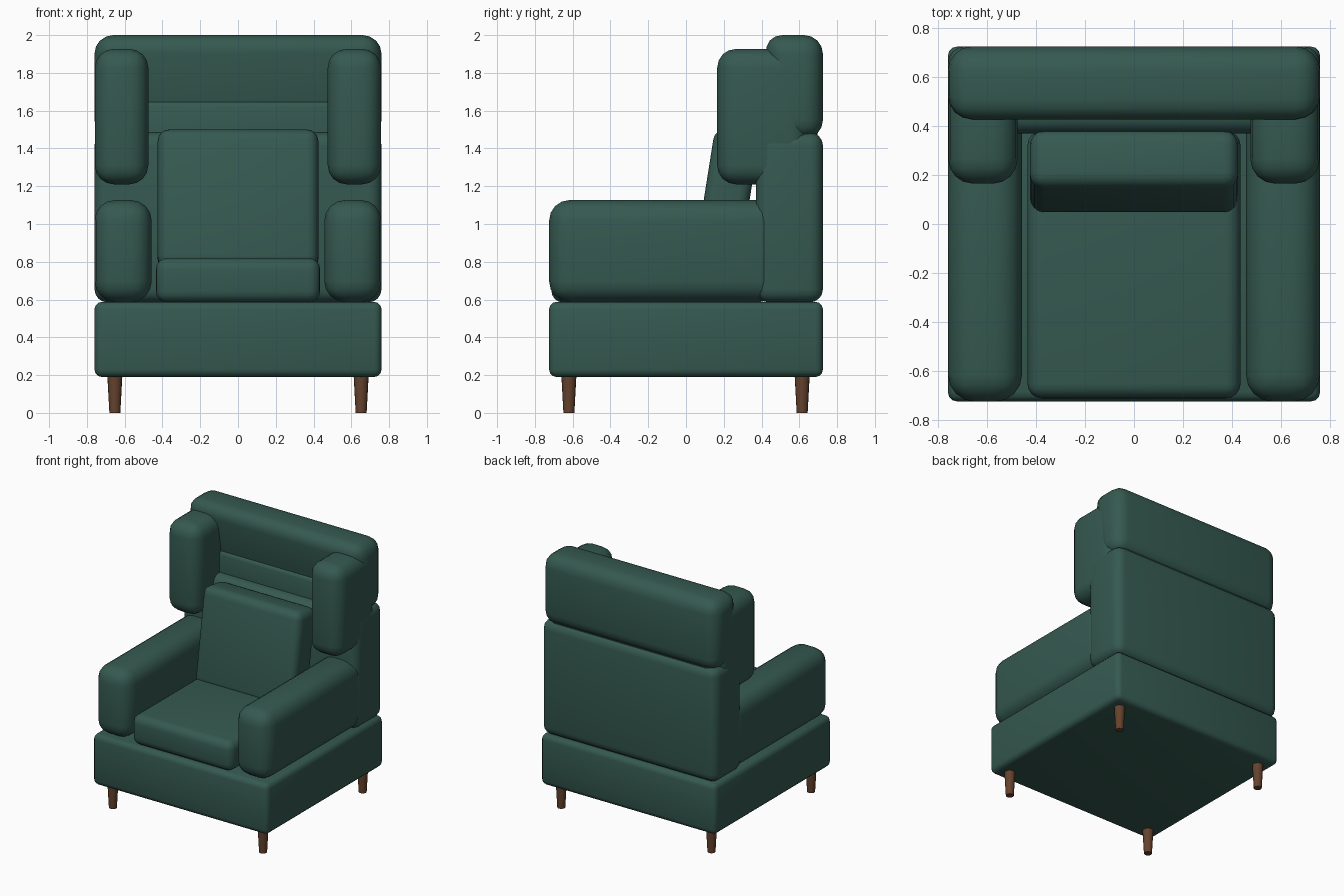
import bpy
import bmesh
from math import radians

if "Cube" in bpy.data.objects:
    bpy.data.objects.remove(bpy.data.objects["Cube"])


def material(name, rgb):
    m = bpy.data.materials.new(name)
    m.diffuse_color = (*rgb, 1)
    m.use_nodes = True
    m.node_tree.nodes["Principled BSDF"].inputs["Base Color"].default_value = m.diffuse_color
    return m


GREEN = material("green_fabric", (0.035, 0.10, 0.08))
WOOD = material("brown_wood", (0.13, 0.055, 0.027))


def finish(name, bm, mat, location):
    mesh = bpy.data.meshes.new(name)
    bm.to_mesh(mesh)
    bm.free()
    mesh.materials.append(mat)
    for p in mesh.polygons:
        p.use_smooth = True
    ob = bpy.data.objects.new(name, mesh)
    ob.location = location
    bpy.context.collection.objects.link(ob)
    return ob


def pad(name, x, y, z, radius, segments=4, tilt=0, undercut=0):
    """Rounded upholstered block spanning the given x, y, z ranges."""
    size = [b - a for a, b in (x, y, z)]
    centre = [(a + b) / 2 for a, b in (x, y, z)]
    bm = bmesh.new()
    bmesh.ops.create_cube(bm, size=1)
    for v in bm.verts:
        v.co = [c * s for c, s in zip(v.co, size)]
        if v.co.y < 0 and v.co.z < 0:
            v.co.y += undercut
    ob = finish(name, bm, GREEN, centre)
    ob.rotation_euler.x = radians(tilt)
    bev = ob.modifiers.new("rounding", "BEVEL")
    bev.width = radius
    bev.segments = segments
    return ob


# Base, back and headrest
pad("base", (-0.76, 0.76), (-0.725, 0.725), (0.19, 0.588), 0.04, 3)
pad("back", (-0.76, 0.76), (0.37, 0.725), (0.585, 1.485), 0.07)
pad("back_filler", (-0.69, 0.69), (0.45, 0.695), (1.3, 1.65), 0.03, 2)
pad("headrest", (-0.76, 0.76), (0.41, 0.725), (1.45, 2.0), 0.10, undercut=0.09)

# Seat and back cushions
pad("seat_cushion", (-0.435, 0.435), (-0.712, 0.38), (0.585, 0.82), 0.06)
pad("back_cushion", (-0.425, 0.425), (0.095, 0.335), (0.755, 1.495), 0.06, tilt=-9)

# Arms, wings and tapered legs on both sides
for side, s in (("left", -1), ("right", 1)):
    pad(f"{side}_arm", sorted((s * 0.457, s * 0.759)), (-0.725, 0.5), (0.587, 1.127), 0.11)
    pad(f"{side}_wing", sorted((s * 0.475, s * 0.758)), (0.165, 0.65), (1.21, 1.927), 0.10)
    for end, y in (("front", -0.62), ("back", 0.615)):
        bm = bmesh.new()
        bmesh.ops.create_cone(bm, cap_ends=True, segments=16,
                              radius1=0.029, radius2=0.041, depth=0.22)
        leg = finish(f"{end}_{side}_leg", bm, WOOD, (s * 0.652, y, 0.11))
        leg.data.set_sharp_from_angle(angle=radians(40))
